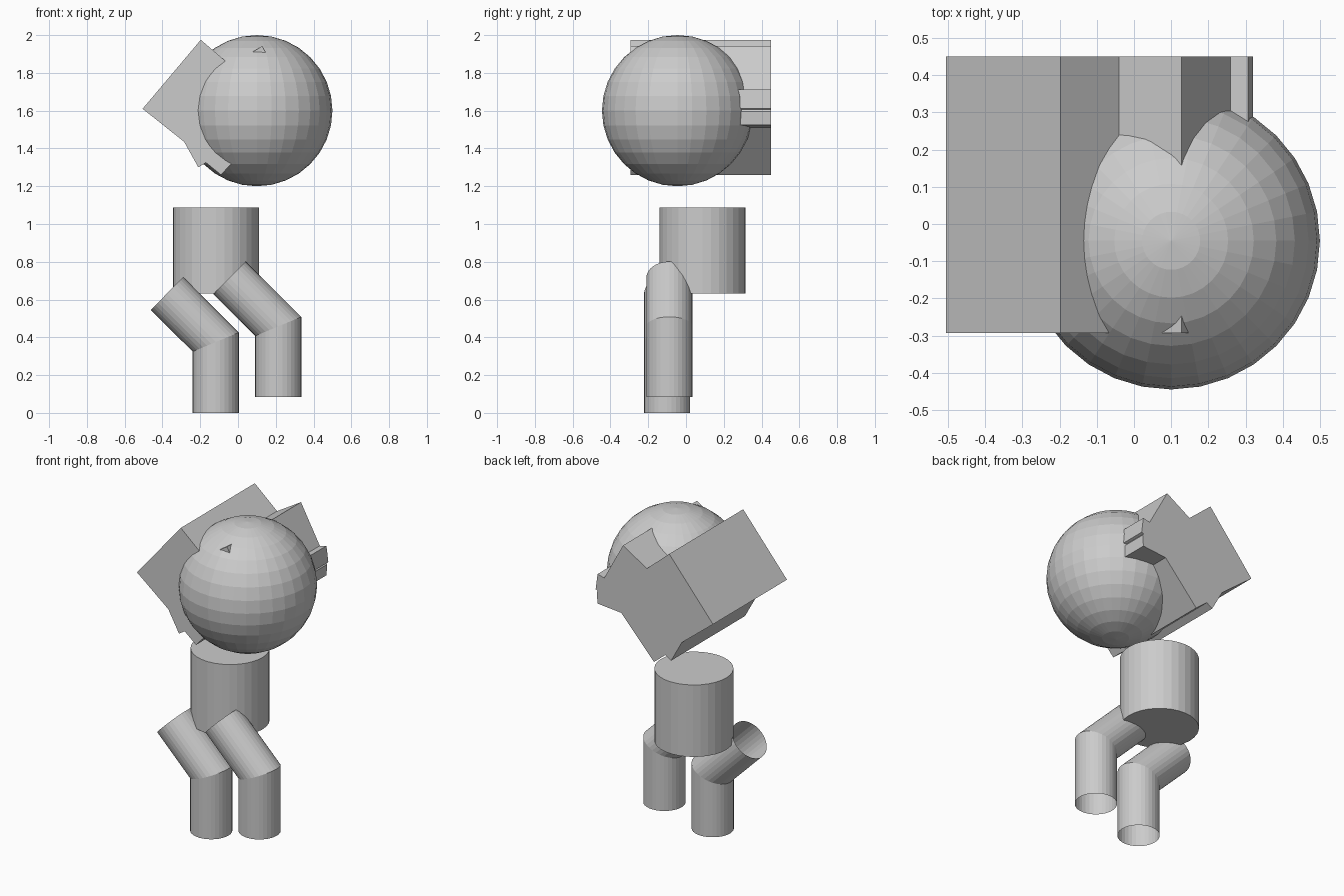
import bpy, bmesh, math
from mathutils import Vector

if "Cube" in bpy.data.objects:
    bpy.data.objects.remove(bpy.data.objects["Cube"])

SIDES = 32


def make_object(name, bm):
    bmesh.ops.recalc_face_normals(bm, faces=bm.faces)
    mesh = bpy.data.meshes.new(name)
    bm.to_mesh(mesh)
    bm.free()
    obj = bpy.data.objects.new(name, mesh)
    bpy.context.collection.objects.link(obj)
    return obj


def prism(name, profile, y0, y1):
    """Extrude a closed x-z profile along y."""
    bm = bmesh.new()
    face = bm.faces.new([bm.verts.new((x, y0, z)) for x, z in profile])
    new = bmesh.ops.extrude_face_region(bm, geom=[face], use_keep_orig=True)["geom"]
    verts = [g for g in new if isinstance(g, bmesh.types.BMVert)]
    bmesh.ops.translate(bm, verts=verts, vec=(0, y1 - y0, 0))
    return make_object(name, bm)


def bent_tube(name, path, y, radius):
    """Open-ended round tube along an x-z path, mitred at the bends."""
    pts = [Vector(p) for p in path]
    dirs = [(b - a).normalized() for a, b in zip(pts, pts[1:])]
    bm = bmesh.new()
    rings = []
    for i, p in enumerate(pts):
        d0, d1 = dirs[max(i - 1, 0)], dirs[min(i, len(dirs) - 1)]
        mid = (d0 + d1).normalized()
        side = Vector((mid.y, -mid.x)) * radius / mid.dot(d0)
        ring = []
        for k in range(SIDES):
            a = 2 * math.pi * k / SIDES
            q = p + side * math.cos(a)
            ring.append(bm.verts.new((q.x, y + radius * math.sin(a), q.y)))
        rings.append(ring)
    for r0, r1 in zip(rings, rings[1:]):
        for k in range(SIDES):
            n = (k + 1) % SIDES
            bm.faces.new((r0[k], r0[n], r1[n], r1[k]))
    return make_object(name, bm)


# Head
bpy.ops.mesh.primitive_uv_sphere_add(segments=32, ring_count=16, radius=0.4,
                                     location=(0.1, -0.045, 1.6))
bpy.context.object.name = "head"

# Torso
bpy.ops.mesh.primitive_cylinder_add(vertices=SIDES, radius=0.228, depth=0.457,
                                    location=(-0.117, 0.088, 0.86))
bpy.context.object.name = "torso"

# Spiky hair: jagged outline extruded front to back
hair_profile = [
    (-0.505, 1.61), (-0.197, 1.975), (-0.04, 1.84), (0.128, 1.942),
    (0.26, 1.70), (0.307, 1.712), (0.32, 1.612), (0.305, 1.606),
    (0.312, 1.596), (0.307, 1.525), (0.14, 1.51), (-0.09, 1.26),
    (-0.17, 1.325), (-0.21, 1.30), (-0.285, 1.435),
]
prism("hair", hair_profile, -0.293, 0.45)

# Bent legs, second one offset from the first
leg_path = [(-0.118, 0.0), (-0.118, 0.375), (-0.376, 0.632)]
for name, dx, y, dz in (("left_leg", 0, -0.10, 0), ("right_leg", 0.331, -0.088, 0.083)):
    bent_tube(name, [(x + dx, z + dz) for x, z in leg_path], y, 0.122)
